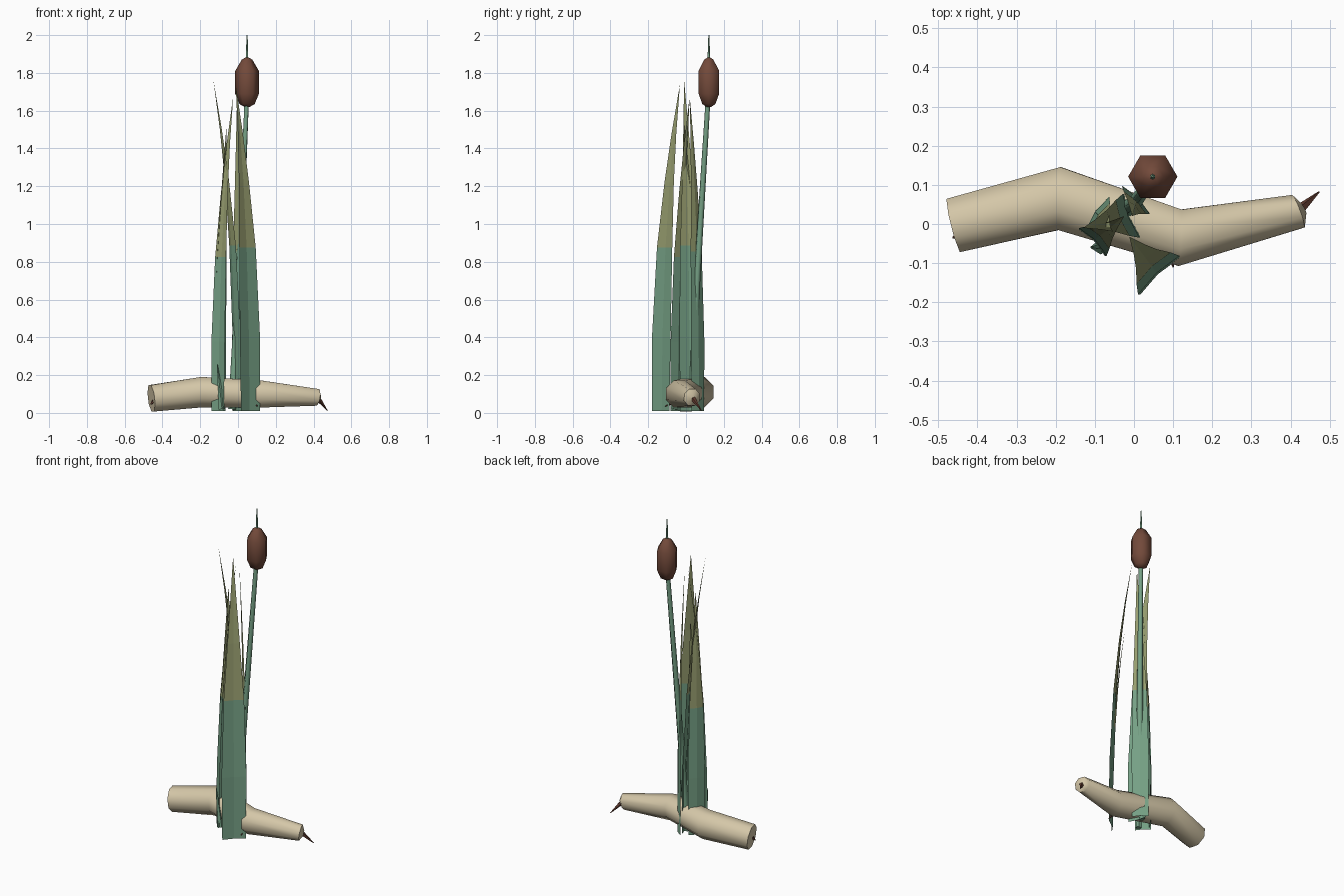
import bpy, bmesh, math
from mathutils import Vector

cube = bpy.data.objects.get("Cube")
if cube:
    bpy.data.objects.remove(cube, do_unlink=True)


def material(name, rgb):
    m = bpy.data.materials.new(name)
    m.use_nodes = True
    m.diffuse_color = (*rgb, 1)
    m.node_tree.nodes["Principled BSDF"].inputs["Base Color"].default_value = (*rgb, 1)
    return m


CREAM = material("cream_rootstock", (0.66, 0.57, 0.39))
GREEN = material("leaf_green", (0.18, 0.355, 0.235))
OLIVE = material("leaf_olive", (0.31, 0.34, 0.16))
BROWN = material("seed_brown", (0.17, 0.068, 0.043))
DARK = material("root_brown", (0.12, 0.045, 0.03))


def finish(bm, name, mats, angle=None):
    mesh = bpy.data.meshes.new(name)
    bm.to_mesh(mesh)
    bm.free()
    for m in mats:
        mesh.materials.append(m)
    ob = bpy.data.objects.new(name, mesh)
    bpy.context.collection.objects.link(ob)
    if angle:
        bpy.ops.object.select_all(action="DESELECT")
        ob.select_set(True)
        bpy.context.view_layer.objects.active = ob
        bpy.ops.object.shade_smooth_by_angle(angle=math.radians(angle))
    return ob


def tube(name, path, radii, sides, mat, angle=50, turn=0.0):
    """Capped tube through the path points with a radius at each point."""
    pts = [Vector(p) for p in path]
    bm = bmesh.new()
    rings = []
    for i, p in enumerate(pts):
        ahead = (pts[min(i + 1, len(pts) - 1)] - p).normalized()
        behind = (p - pts[max(i - 1, 0)]).normalized()
        q = (ahead + behind).to_track_quat("Z", "Y")
        ring = []
        for k in range(sides):
            a = math.tau * k / sides + turn
            ring.append(bm.verts.new(p + q @ Vector((math.cos(a), math.sin(a), 0)) * radii[i]))
        rings.append(ring)
    for a, b in zip(rings, rings[1:]):
        for k in range(sides):
            n = (k + 1) % sides
            bm.faces.new((a[k], a[n], b[n], b[k]))
    bm.faces.new(rings[0][::-1])
    bm.faces.new(rings[-1])
    bmesh.ops.recalc_face_normals(bm, faces=bm.faces)
    return finish(bm, name, [mat], angle)


def blade(name, base, side, tip, width, split, lean=2.3):
    """Thin folded leaf: green below the split height, olive above, bending to its tip."""
    base, tip = Vector(base), Vector(tip)
    side = Vector((*side, 0)).normalized()
    fold = Vector((-side.y, side.x, 0)) * 0.008
    mid = split / tip.z
    profile = [(0, 0.94), (mid * 0.45, 1), (mid, 0.82),
               (mid + (1 - mid) * 0.4, 0.5), (mid + (1 - mid) * 0.7, 0.25)]
    bm = bmesh.new()
    rows = []
    for t, w in profile:
        c = base.lerp(tip, t ** lean)
        c.z = base.z + (tip.z - base.z) * t
        half = side * width * w / 2
        rows.append([bm.verts.new(v) for v in (c - half, c + fold * w, c + half)])
    for i, (a, b) in enumerate(zip(rows, rows[1:])):
        for k in range(2):
            f = bm.faces.new((a[k], a[k + 1], b[k + 1], b[k]))
            f.material_index = int(i >= 2)
    point = bm.verts.new(tip)
    for k in range(2):
        bm.faces.new((rows[-1][k], rows[-1][k + 1], point)).material_index = 1
    return finish(bm, name, [GREEN, OLIVE])


# Rootstock lying on the ground
tube("rootstock",
     [(-0.459, -0.003, 0.077), (-0.19, 0.065, 0.11), (0.117, -0.035, 0.1),
      (0.418, 0.032, 0.082), (0.432, 0.04, 0.078)],
     [0.076, 0.087, 0.078, 0.048, 0.016], 8, CREAM, turn=math.pi / 8)

# Dark roots at both ends and underneath
tube("root_tip", [(0.425, 0.038, 0.075), (0.473, 0.082, 0.012)], [0.014, 0.002], 5, DARK)
tube("end_root", [(-0.43, -0.015, 0.08), (-0.462, -0.035, 0.045)], [0.018, 0.003], 5, DARK)
tube("small_root", [(0.09, -0.06, 0.06), (0.1, -0.11, 0.035)], [0.012, 0.002], 5, DARK)

# Flower stalk and seed head
tube("stalk",
     [(-0.03, 0.03, 0.02), (0.005, 0.058, 0.7), (0.044, 0.113, 1.6),
      (0.048, 0.121, 1.88), (0.048, 0.121, 2.0)],
     [0.022, 0.018, 0.013, 0.007, 0.003], 6, GREEN, angle=65)
tube("seed_head",
     [(0.048, 0.121, z) for z in (1.62, 1.635, 1.69, 1.81, 1.87, 1.882)],
     [0.014, 0.04, 0.063, 0.063, 0.028, 0.008], 6, BROWN, angle=80)

# Leaves around the stalk
blade("front_leaf", (0.066, -0.134, 0.01), (1, 0.93), (-0.012, -0.032, 1.74), 0.145, 0.87)
blade("front_short_leaf", (0.048, -0.145, 0.01), (1, 1), (0.015, -0.065, 1.3), 0.085, 0.66)
blade("right_leaf", (-0.108, -0.048, 0.01), (1, -1), (-0.025, 0.02, 1.68), 0.1, 0.82)
blade("right_back_leaf", (-0.094, 0.028, 0.01), (0.7, 1), (-0.06, -0.01, 1.53), 0.105, 0.8)
blade("back_leaf", (0.005, 0.063, 0.01), (1, -1), (-0.005, 0.02, 1.67), 0.1, 0.85)
blade("middle_leaf", (-0.003, 0.022, 0.01), (-0.38, 1), (-0.13, -0.01, 1.76), 0.12, 0.88)

# Young shoot beside the leaves
tube("young_shoot", [(-0.085, -0.06, 0.02), (-0.11, -0.06, 0.26)], [0.018, 0.002], 5, GREEN)
